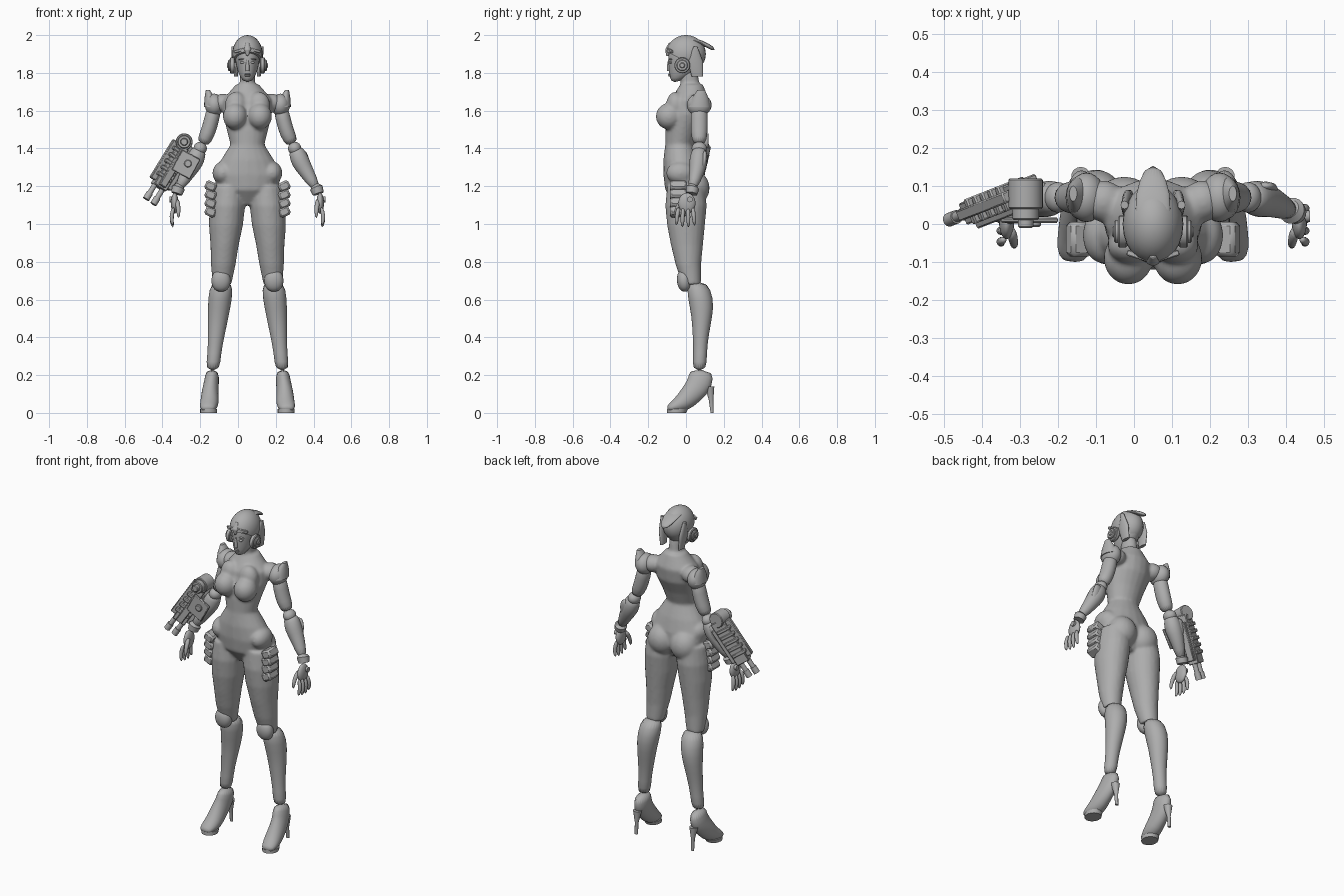
import bpy, bmesh, math
from mathutils import Vector, Matrix, Euler

if "Cube" in bpy.data.objects:
    bpy.data.objects.remove(bpy.data.objects["Cube"], do_unlink=True)

BODY_CENTRE = .05   # the arm gun pushes the figure off centre
RIGHT_ANGLE = math.pi / 2
SIDEWAYS, FORWARD, ALONG = (0, RIGHT_ANGLE, 0), (RIGHT_ANGLE, 0, 0), (0, 0, 0)
X_AXIS, Z_AXIS = Vector((1, 0, 0)), Vector((0, 0, 1))

grey = bpy.data.materials.new("plain_grey")
grey.use_nodes = True
grey.diffuse_color = (.42, .42, .42, 1)
grey.node_tree.nodes["Principled BSDF"].inputs["Base Color"].default_value = grey.diffuse_color


def skin(bm, sections, sides=20):
    """Bridge elliptical sections given as centre, side vector, depth vector."""
    loops = []
    for centre, across, deep in sections:
        angles = [math.tau * k / sides for k in range(sides)]
        loops.append([bm.verts.new(centre + across * math.cos(a) + deep * math.sin(a)) for a in angles])
    for lower, upper in zip(loops, loops[1:]):
        for k in range(sides):
            following = (k + 1) % sides
            bm.faces.new((lower[k], lower[following], upper[following], upper[k]))
    bm.faces.new(loops[0])
    bm.faces.new(loops[-1])


def stack(bm, bottom, top, widths, fronts, backs, x_bottom=0, x_top=0, side=1):
    """Level sections at even heights, reaching -front to +back in y."""
    sections = []
    for i, (width, front, back) in enumerate(zip(widths, fronts, backs)):
        rise = i / (len(widths) - 1)
        x = side * (x_bottom + (x_top - x_bottom) * rise)
        centre = Vector((x, (back - front) / 2, bottom + (top - bottom) * rise))
        sections.append((centre, X_AXIS * width, Vector((0, (front + back) / 2, 0))))
    skin(bm, sections)


def tube(bm, path, widths, depths=None):
    """Sections square to a path."""
    points = [Vector(p) for p in path]
    sections = []
    for i, (point, width, depth) in enumerate(zip(points, widths, depths or widths)):
        tangent = (points[min(i + 1, len(points) - 1)] - points[max(i - 1, 0)]).normalized()
        across = (X_AXIS - tangent * X_AXIS.dot(tangent)).normalized()
        sections.append((point, across * width, tangent.cross(across) * depth))
    skin(bm, sections)


def place(centre, size, turn):
    return Matrix.LocRotScale(Vector(centre), Euler(turn), Vector(size))


def ball(bm, centre, size, turn=ALONG):
    bmesh.ops.create_uvsphere(bm, u_segments=24, v_segments=16, radius=1, matrix=place(centre, size, turn))


def box(bm, centre, size, turn=ALONG, frame=Matrix()):
    bmesh.ops.create_cube(bm, size=2, matrix=frame @ place(centre, size, turn))


def disc(bm, centre, radius, depth, turn=SIDEWAYS, frame=Matrix()):
    bmesh.ops.create_cone(bm, cap_ends=True, segments=28, radius1=radius, radius2=radius, depth=depth,
                          matrix=frame @ place(centre, (1, 1, 1), turn))


def finish(name, bm, mirror=False, subdivide=0, bevel=0, fuse=0):
    bmesh.ops.recalc_face_normals(bm, faces=bm.faces[:])
    mesh = bpy.data.meshes.new(name)
    bm.to_mesh(mesh)
    bm.free()
    mesh.materials.append(grey)
    part = bpy.data.objects.new(name, mesh)
    bpy.context.collection.objects.link(part)
    part.location.x = BODY_CENTRE
    if subdivide or fuse:
        mesh.polygons.foreach_set("use_smooth", [True] * len(mesh.polygons))
    else:
        bpy.ops.object.select_all(action="DESELECT")
        part.select_set(True)
        bpy.context.view_layer.objects.active = part
        bpy.ops.object.shade_smooth_by_angle(angle=math.radians(35))
    if mirror:
        part.modifiers.new("mirror", "MIRROR").use_mirror_merge = False
    if bevel:
        part.modifiers.new("bevel", "BEVEL").width = bevel
    if subdivide:
        smoother = part.modifiers.new("subdivide", "SUBSURF")
        smoother.levels = smoother.render_levels = subdivide
    if fuse:
        remesh = part.modifiers.new("fuse", "REMESH")
        remesh.mode, remesh.voxel_size, remesh.use_smooth_shade = "VOXEL", fuse, True
        relax = part.modifiers.new("relax", "SMOOTH")
        relax.factor, relax.iterations = .5, 8


# Body: torso, neck, bust, hips and thighs fused into one skin
bm = bmesh.new()
stack(bm, 1.1, 1.74, widths=(.07, .16, .18, .14, .09, .11, .13, .13, .06),
      fronts=(.05, .11, .12, .12, .11, .11, .1, .08, .03),
      backs=(.05, .09, .09, .07, .04, .07, .11, .12, .09))
stack(bm, 1.68, 1.82, widths=(.06, .04, .04), fronts=(.02, .03, .04), backs=(.09, .07, .06))
for side in (1, -1):
    ball(bm, (.065 * side, -.09, 1.57), (.065, .07, .07))
    ball(bm, (.06 * side, -.055, 1.63), (.06, .05, .07))
    ball(bm, (.075 * side, .045, 1.19), (.085, .08, .09))
    ball(bm, (.13 * side, -.03, 1.27), (.055, .075, .06))
    ball(bm, (.13 * side, .06, 1.64), (.055, .055, .05))
    stack(bm, .68, 1.2, widths=(.05, .065, .075, .09, .095, .085), fronts=(.02, .055, .08, .1, .11, .1),
          backs=(.08, .08, .09, .1, .11, .1), x_bottom=.135, x_top=.1, side=side)
finish("body", bm, fuse=.008)

# Lower legs
bm = bmesh.new()
stack(bm, .22, .7, widths=(.04, .035, .045, .055, .065, .06), fronts=(-.03, -.04, -.035, -.03, -.01, 0),
      backs=(.11, .11, .12, .14, .15, .11), x_bottom=.185, x_top=.135)
finish("shin_armour", bm, mirror=True, subdivide=1)

bm = bmesh.new()
box(bm, (.14, -.01, .7), (.06, .045, .07), turn=(.1, 0, 0))
finish("knee_pad", bm, mirror=True, subdivide=3)

bm = bmesh.new()
tube(bm, [(.21, -.1, .02), (.21, -.07, .03), (.2, -.02, .05), (.2, .03, .1), (.19, .08, .16), (.185, .08, .23)],
     widths=(.03, .045, .05, .045, .04, .035), depths=(.015, .03, .05, .06, .07, .065))
finish("shoe", bm, mirror=True, subdivide=1)

bm = bmesh.new()
stack(bm, 0, .02, widths=(.045, .045), fronts=(.1, .1), backs=(0, .01), x_bottom=.205, x_top=.205)
stack(bm, 0, .14, widths=(.01, .01, .025), fronts=(-.13, -.12, -.1), backs=(.145, .145, .15),
      x_bottom=.19, x_top=.19)
finish("sole_and_heel", bm, mirror=True)

# Scales along the outer thigh
bm = bmesh.new()
for step in range(4):
    box(bm, (.195, -.04, 1.2 - .045 * step), (.03, .045, .025), turn=(0, -.45, 0))
finish("thigh_scales", bm, mirror=True, bevel=.01)

# Shoulders and arms
bm = bmesh.new()
ball(bm, (.175, .07, 1.63), (.05, .065, .06))
stack(bm, 1.62, 1.71, widths=(.045, .03, .01), fronts=(-.01, -.03, -.06), backs=(.13, .12, .1),
      x_bottom=.185, x_top=.21)
finish("shoulder_pad", bm, mirror=True)

bm = bmesh.new()
tube(bm, [(.175, .07, 1.62), (.19, .07, 1.55), (.21, .07, 1.48), (.24, .07, 1.42)],
     widths=(.04, .04, .04, .035), depths=(.045, .045, .045, .035))
finish("upper_arm", bm, mirror=True, subdivide=1)

bm = bmesh.new()
ball(bm, (.25, .07, 1.4), (.035, .04, .035))
finish("elbow", bm, mirror=True)

bm = bmesh.new()
tube(bm, [(.25, .07, 1.4), (.265, .07, 1.37), (.28, .065, 1.33), (.31, .06, 1.28), (.37, .03, 1.18)],
     widths=(.035, .045, .05, .04, .025))
finish("forearm", bm, mirror=True, subdivide=1)

bm = bmesh.new()
tube(bm, [(.29, .1, 1.39), (.3, .1, 1.34), (.32, .08, 1.27)], widths=(.02, .03, .01), depths=(.01, .015, .01))
finish("forearm_fin", bm, mirror=True, subdivide=1)

bm = bmesh.new()
tube(bm, [(.36, .04, 1.2), (.365, .035, 1.19), (.375, .03, 1.16)], widths=(.025, .035, .03))
disc(bm, (.4, .02, 1.13), radius=.015, depth=.025)
finish("wrist_cuff", bm, mirror=True)

# Hands, with curled fingers spread in a fan
bm = bmesh.new()
ball(bm, (.385, .005, 1.11), (.02, .045, .055))
finish("palm", bm, mirror=True)

bm = bmesh.new()
for y in (.035, .01, -.015, -.04):
    tip = 1 - .02 * math.cos(y * 30)
    tube(bm, [(.39, y, 1.09), (.405, y * 1.2, 1.04), (.395, y * 1.3, tip)], widths=(.01, .012, .008))
tube(bm, [(.375, -.01, 1.13), (.365, -.05, 1.09), (.365, -.06, 1.03)], widths=(.015, .012, .008))
finish("fingers", bm, mirror=True, subdivide=1)

# Head and face
bm = bmesh.new()
stack(bm, 1.75, 1.98, widths=(.02, .05, .06, .07, .07, .03), fronts=(.08, .09, .095, .095, .09, .03),
      backs=(-.04, .05, .09, .1, .1, .05))
finish("head", bm, subdivide=1)

bm = bmesh.new()
stack(bm, 1.81, 1.87, widths=(.01, .01, .005), fronts=(.1, .1, .095), backs=(-.08, -.08, -.08))
for side in (1, -1):
    ball(bm, (.025 * side, -.08, 1.855), (.013, .01, .007))
    ball(bm, (.027 * side, -.08, 1.873), (.02, .01, .004), turn=(0, .15 * side, 0))
for height in (1.785, 1.793):
    ball(bm, (0, -.085, height), (.015, .01, .005))
finish("face_features", bm)

# Headgear: cap trimmed along a slope, swept crest, brow, ear cups
bm = bmesh.new()
ball(bm, (0, 0, 1.9), (.08, .105, .1))
cut = bmesh.ops.bisect_plane(bm, geom=bm.verts[:] + bm.edges[:] + bm.faces[:], plane_co=(0, -.1, 1.91),
                             plane_no=(0, -.5, -1), clear_outer=True)
bmesh.ops.edgeloop_fill(bm, edges=[e for e in cut["geom_cut"] if isinstance(e, bmesh.types.BMEdge)])
finish("cap", bm)

bm = bmesh.new()
tube(bm, [(0, -.08, 1.95), (0, 0, 1.985), (0, .08, 1.965), (0, .155, 1.92)],
     widths=(.015, .045, .05, .02), depths=[.012] * 4)
finish("crest", bm, subdivide=1)

bm = bmesh.new()
stack(bm, 1.89, 1.96, widths=(.005, .02, .01), fronts=(.105, .11, .09), backs=(-.09, -.08, -.06))
for side in (1, -1):
    box(bm, (.035 * side, -.085, 1.92), (.035, .008, .008), turn=(0, .25 * side, .3 * side))
finish("brow_piece", bm, bevel=.003)

bm = bmesh.new()
for x, radius in ((.08, .042), (.09, .03), (.095, .015)):
    disc(bm, (x, -.02, 1.84), radius, depth=.025)
finish("ear_cup", bm, mirror=True, bevel=.004)

bm = bmesh.new()
stack(bm, 1.78, 1.94, widths=(.01, .015, .01), fronts=(-.03, -.01, -.04), backs=(.09, .09, .06),
      x_bottom=.06, x_top=.075)
finish("rear_plate", bm, mirror=True)

# Gun on the right forearm, built along its own axis
aim = Vector((-.19, -.075, -.31)).to_track_quat("Z", "Y")
gun = Matrix.Translation((-.4, .065, 1.31)) @ aim.to_matrix().to_4x4()
bm = bmesh.new()
box(bm, (0, 0, 0), (.03, .04, .14), frame=gun)
box(bm, (0, .05, 0), (.015, .02, .12), frame=gun)
box(bm, (0, -.045, .01), (.02, .02, .11), frame=gun)
box(bm, (.035, 0, .01), (.015, .02, .12), frame=gun)
for step in range(5):
    box(bm, (0, .01, .04 * step - .08), (.035, .045, .01), frame=gun)
finish("gun_body", bm, bevel=.004)

bm = bmesh.new()
for y in (-.025, .025):
    disc(bm, (0, y, .17), radius=.014, depth=.1, turn=ALONG, frame=gun)
    disc(bm, (0, y, .21), radius=.018, depth=.04, turn=ALONG, frame=gun)
finish("gun_barrels", bm)

bm = bmesh.new()
for y, radius in ((.08, .045), (.05, .035), (.03, .02)):
    disc(bm, (-.335, y, 1.435), radius, depth=.08, turn=FORWARD)
finish("gun_rear_housing", bm, bevel=.004)

bm = bmesh.new()
box(bm, (-.325, .01, 1.315), (.055, .007, .06), turn=(0, .5, 0))
disc(bm, (-.315, 0, 1.32), radius=.02, depth=.015, turn=FORWARD)
box(bm, (-.33, .06, 1.33), (.06, .025, .02), turn=(0, -.5, 0))
finish("gun_bracket", bm, bevel=.004)
